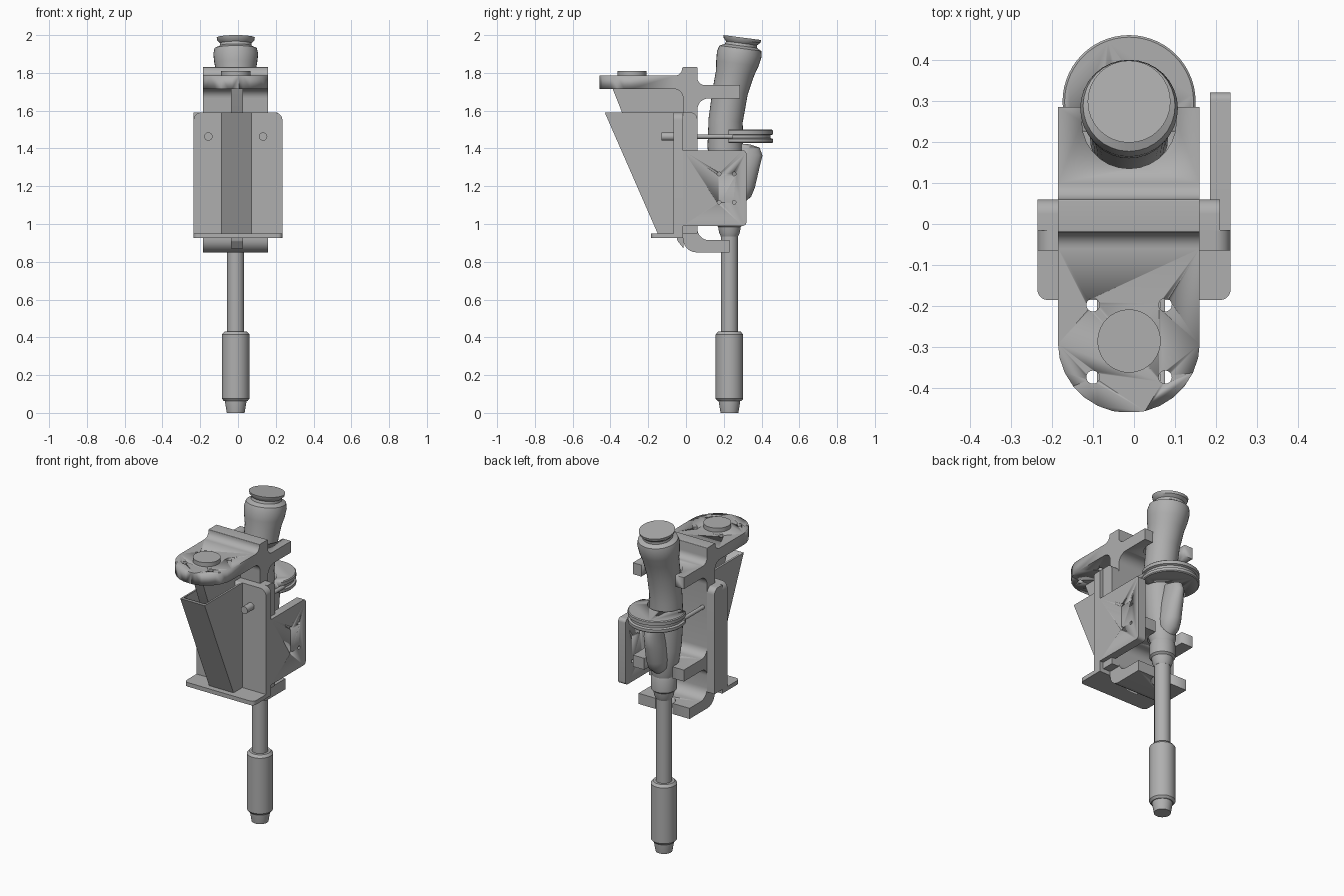
import bpy, bmesh, math
from mathutils import Vector, Matrix

cube = bpy.data.objects.get("Cube")
if cube:
    bpy.data.objects.remove(cube, do_unlink=True)

CX = -0.012          # centre line of the bracket and tool
L, R = -0.185, 0.16  # bracket sides

grey = bpy.data.materials.new("machine grey")
grey.use_nodes = True
GREY = (0.43, 0.43, 0.43, 1)
grey.diffuse_color = GREY
grey.node_tree.nodes["Principled BSDF"].inputs["Base Color"].default_value = GREY


def finish(name, bm, smooth=True):
    bmesh.ops.remove_doubles(bm, verts=bm.verts, dist=0.0002)
    bmesh.ops.recalc_face_normals(bm, faces=bm.faces)
    me = bpy.data.meshes.new(name)
    bm.to_mesh(me)
    bm.free()
    me.materials.append(grey)
    ob = bpy.data.objects.new(name, me)
    bpy.context.collection.objects.link(ob)
    if smooth:
        bpy.ops.object.select_all(action='DESELECT')
        ob.select_set(True)
        bpy.context.view_layer.objects.active = ob
        bpy.ops.object.shade_smooth_by_angle(angle=math.radians(35))
    return ob


def rounded(pts, steps=7):
    """Outline whose corners (u, v, radius) are filleted."""
    out = []
    for i, p in enumerate(pts):
        c = Vector(p[:2])
        r = p[2] if len(p) > 2 else 0
        if not r:
            out.append(c)
            continue
        a = (Vector(pts[i - 1][:2]) - c).normalized()
        b = (Vector(pts[(i + 1) % len(pts)][:2]) - c).normalized()
        half = a.angle(b) / 2
        mid = c + (a + b).normalized() * r / math.sin(half)
        s, e = c + a * r / math.tan(half) - mid, c + b * r / math.tan(half) - mid
        a0 = math.atan2(s.y, s.x)
        turn = (math.atan2(e.y, e.x) - a0 + math.pi) % (2 * math.pi) - math.pi
        for k in range(steps + 1):
            t = a0 + turn * k / steps
            out.append(mid + Vector((math.cos(t), math.sin(t))) * r)
    return out


def prism(name, pts, axis, lo, hi):
    """Filleted outline pushed along one axis."""
    place = {'x': lambda u, v, w: (w, u, v),
             'y': lambda u, v, w: (u, w, v),
             'z': lambda u, v, w: (u, v, w)}[axis]
    bm = bmesh.new()
    outline = rounded(pts)
    ends = [[bm.verts.new(place(p.x, p.y, w)) for p in outline] for w in (lo, hi)]
    for ring in ends:
        bm.faces.new(ring)
    for i in range(len(outline)):
        bm.faces.new((ends[0][i - 1], ends[0][i], ends[1][i], ends[1][i - 1]))
    return finish(name, bm)


def rect(u0, u1, v0, v1, r=0):
    return [(u0, v0, r), (u1, v0, r), (u1, v1, r), (u0, v1, r)]


def rod(name, start, end, r, sides=24):
    a, b = Vector(start), Vector(end)
    bm = bmesh.new()
    turn = (b - a).to_track_quat('Z', 'Y').to_matrix().to_4x4()
    bmesh.ops.create_cone(bm, cap_ends=True, segments=sides, radius1=r, radius2=r,
                          depth=(b - a).length,
                          matrix=Matrix.Translation((a + b) / 2) @ turn)
    return finish(name, bm)


def loft(name, rings, tilt=0, sides=32):
    """Skin over ellipses (z, y, rx, ry), each leaning back by tilt."""
    bm = bmesh.new()
    rows = []
    for z, y, rx, ry in rings:
        row = []
        for k in range(sides):
            t = 2 * math.pi * k / sides
            v = math.sin(t) * ry
            row.append(bm.verts.new((CX + math.cos(t) * rx, y + v * math.cos(tilt),
                                     z - v * math.sin(tilt))))
        rows.append(row)
    for a, b in zip(rows, rows[1:]):
        for k in range(sides):
            bm.faces.new((a[k - 1], a[k], b[k], b[k - 1]))
    bm.faces.new(rows[0])
    bm.faces.new(rows[-1])
    return finish(name, bm)


def cut(ob, cutters, op='DIFFERENCE'):
    for c in cutters:
        c.hide_render = True
        m = ob.modifiers.new("cut", 'BOOLEAN')
        m.operation, m.solver, m.object = op, 'EXACT', c
        bpy.context.view_layer.objects.active = ob
        bpy.ops.object.modifier_apply(modifier=m.name)
        bpy.data.objects.remove(c, do_unlink=True)


def slot(y, r, z0, z1, y_end):
    return prism("slot_cutter", [(CX - r, y_end), (CX + r, y_end),
                                 (CX + r, y - r, r * .99), (CX - r, y - r, r * .99)], 'z', z0, z1)


# Holder: top flange, spine, two pairs of prongs and the hooked foot
holder = prism("holder_bracket", [
    (-.458, 1.715), (-.458, 1.785), (-.02, 1.785, .04), (-.02, 1.83, .004),
    (.06, 1.83, .004), (.06, 1.735, .04), (.285, 1.735), (.285, 1.665),
    (.06, 1.665, .06), (.06, 1.17, .05), (.285, 1.17), (.285, 1.10),
    (.06, 1.10, .05), (.06, .915, .06), (.23, .915), (.23, .85),
    (-.015, .85, .07), (-.015, 1.715, .05)], 'x', L, R)
cut(holder, [prism("plan_cutter", [(L - .0005, -.46, .172), (R + .0005, -.46, .172),
                                   (R + .0005, .5), (L - .0005, .5)], 'z', .5, 2)], 'INTERSECT')
cut(holder, [slot(.25, .115, 1.62, 1.78, .4), slot(.25, .095, 1.07, 1.2, .4),
             slot(.22, .058, .8, .95, .4)])
cut(holder, [rod("hole_cutter", (CX + sx * .088, -.285 + sy * .088, 1.6),
                 (CX + sx * .088, -.285 + sy * .088, 1.9), .016)
             for sx in (-1, 1) for sy in (-1, 1)])
rod("flange_boss", (CX, -.285, 1.77), (CX, -.285, 1.81), .077, 40)
prism("holder_web", [(-.39, 1.72), (-.012, 1.72), (-.012, .87), (-.045, .91, .02),
                     (-.055, .96), (-.105, 1.0)], 'x', -.037, .027)

# Fixed carrier: back plate, guides, base and side plate
prism("carrier_plate", [(-.235, .94), (.235, .94), (.235, 1.59, .04), (-.235, 1.59, .04)],
      'y', -.065, -.015)
prism("carrier_base", [(-.235, -.185, .025), (.235, -.185, .025), (.235, -.015), (-.235, -.015)],
      'z', .925, .95)
for side, x0 in (("right", -.235), ("left", .16)):
    prism(side + "_guide", [(-.016, .95), (.06, .95), (.06, 1.59, .035), (-.016, 1.59)],
          'x', x0, x0 + .05)
side_plate = prism("side_plate", [(-.016, .99), (.32, .99, .02), (.32, 1.39, .02), (-.016, 1.39)],
                   'x', .185, .235)
cut(side_plate, [rod("hole_cutter", (.1, y, z), (.3, y, z), .01, 16)
                 for y in (.175, .255) for z in (1.115, 1.265)])

# Sloped channel in front of the carrier
channel = prism("sloped_channel", [(-.43, 1.59), (-.06, 1.59), (-.06, .945), (-.148, .945)],
                'x', -.09, .075)
cut(channel, [prism("channel_cutter", [(-.421, 1.62), (-.066, 1.62), (-.066, .96), (-.132, .96)],
                    'x', -.078, .063)])

# Rods with pin heads carrying the grooved clamp ring
for side, x in (("right", CX - .145), ("left", CX + .145)):
    rod(side + "_pin", (x, -.13, 1.463), (x, -.06, 1.463), .022)
    rod(side + "_rod", (x, -.06, 1.463), (x, .25, 1.463), .012)
ring = loft("clamp_ring", [(z, .298, r, r) for z, r in (
    (1.428, .157), (1.433, .162), (1.450, .162), (1.455, .15), (1.47, .15),
    (1.475, .162), (1.495, .162), (1.50, .157))], sides=56)
cut(ring, [prism("front_cutter", rect(-.3, .3, 0, .225), 'z', 1.3, 1.6),
           rod("bore_cutter", (CX, .215, 1.3), (CX, .215, 1.6), .1, 40)])

# Tool: tip, sleeve, shaft, handle and trigger
loft("tool_tip", [(z, .23, r, r) for z, r in ((0, .047), (.06, .057), (.08, .057))])
loft("tool_sleeve", [(z, .23, r, r) for z, r in (
    (.062, .062), (.075, .073), (.415, .073), (.43, .06))])
rod("tool_shaft", (CX, .23, .42), (CX, .23, .97), .045, 32)
loft("tool_collar", [(z, .23, r, r) for z, r in (
    (.935, .046), (.955, .055), (.985, .06), (.995, .072), (1.07, .072), (1.1, .06))])
loft("tool_handle", [(z, y, r, r) for z, y, r in (
    (1.06, .23, .06), (1.12, .228, .078), (1.25, .215, .09), (1.4, .208, .095),
    (1.55, .21, .091), (1.7, .234, .094), (1.8, .26, .102), (1.85, .272, .113),
    (1.9, .282, .119), (1.93, .288, .112), (1.943, .291, .085), (1.957, .294, .083),
    (1.972, .297, .098), (1.987, .298, .101))], math.radians(7.5))
loft("trigger", [(z, y, rx, ry) for z, y, rx, ry in (
    (1.11, .27, .03, .03), (1.15, .28, .055, .065), (1.2, .29, .06, .075),
    (1.3, .305, .055, .083), (1.37, .32, .045, .085), (1.41, .32, .04, .07),
    (1.425, .3, .03, .04))], math.radians(5), 20)
